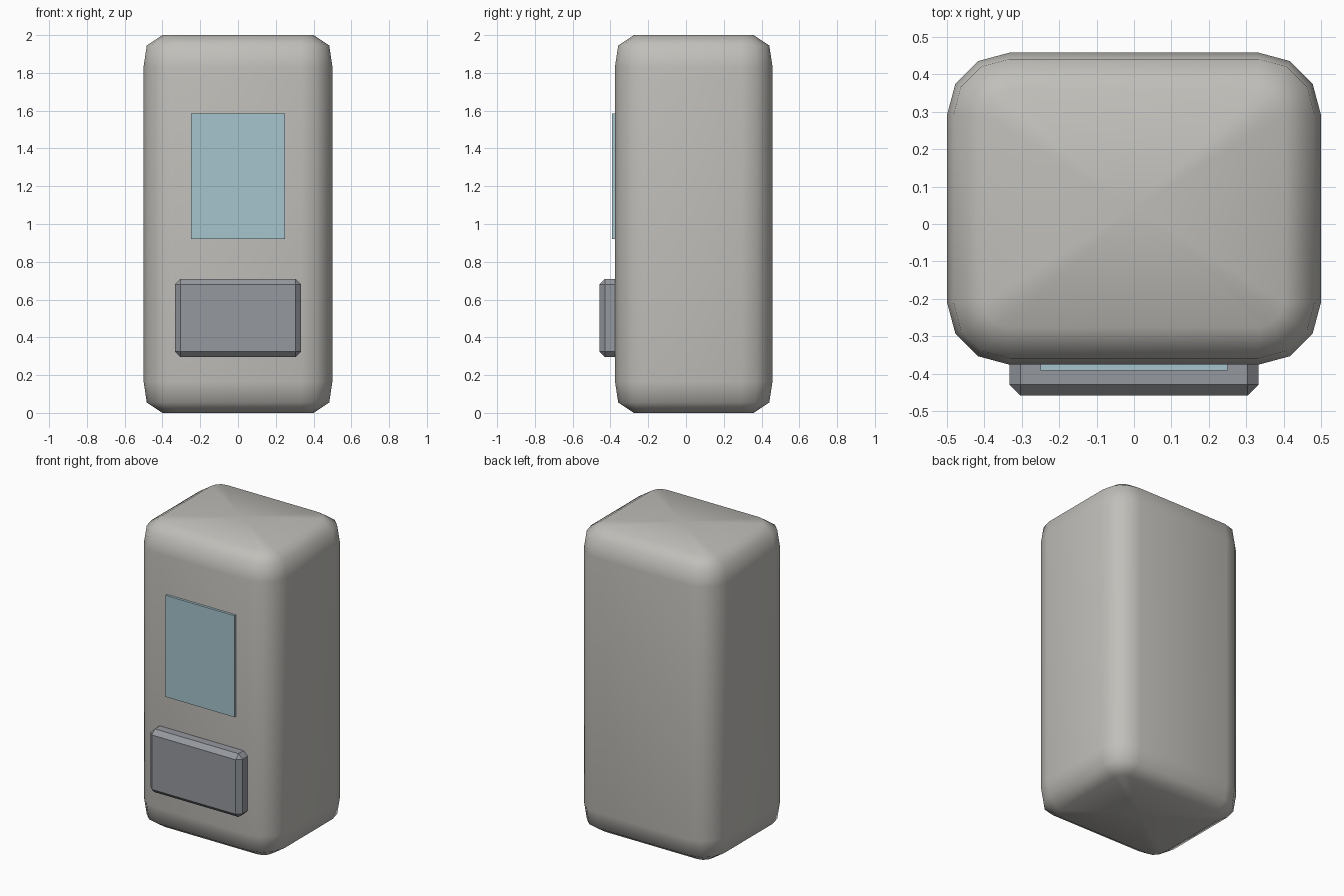
import bpy, bmesh, math

cube = bpy.data.objects.get("Cube")
if cube:
    bpy.data.objects.remove(cube, do_unlink=True)


def material(name, rgb):
    m = bpy.data.materials.new(name)
    m.use_nodes = True
    m.diffuse_color = (*rgb, 1)
    m.node_tree.nodes["Principled BSDF"].inputs["Base Color"].default_value = (*rgb, 1)
    return m


def add_object(name, bm, mat):
    bmesh.ops.recalc_face_normals(bm, faces=bm.faces)
    mesh = bpy.data.meshes.new(name)
    bm.to_mesh(mesh)
    bm.free()
    mesh.materials.append(mat)
    obj = bpy.data.objects.new(name, mesh)
    bpy.context.collection.objects.link(obj)
    return obj


def add_box(name, x, y, z, mat, bevel=0):
    """Box from (min, max) pairs, with optional chamfered edges."""
    bm = bmesh.new()
    bmesh.ops.create_cube(bm, size=1)
    for v in bm.verts:
        for i, (lo, hi) in enumerate((x, y, z)):
            v.co[i] = (lo + hi) / 2 + v.co[i] * (hi - lo)
    if bevel:
        bmesh.ops.bevel(bm, geom=bm.edges[:], offset=bevel, segments=1,
                        affect='EDGES')
    return add_object(name, bm, mat)


shell = material("warm grey", (0.53, 0.52, 0.49))
glass = material("pale blue", (0.38, 0.55, 0.61))
metal = material("slate grey", (0.30, 0.315, 0.345))

# Body: rounded rectangle rings stacked up, closed by a fan at each end
HALF_X, HALF_Y, CENTRE_Y, RADIUS, HEIGHT = 0.5, 0.417, 0.041, 0.167, 2
edge = [(0.0, 0.1), (0.055, 0.017), (0.167, 0.0)]      # height, inset
levels = edge + [(HEIGHT - h, inset) for h, inset in reversed(edge)]
bm = bmesh.new()
rings = []
for z, inset in levels:
    ring = []
    for corner, (sx, sy) in enumerate([(1, 1), (-1, 1), (-1, -1), (1, -1)]):
        for step in range(4):
            a = math.radians(90 * corner + 30 * step)
            r = RADIUS - inset
            ring.append(bm.verts.new((sx * (HALF_X - RADIUS) + r * math.cos(a),
                                      CENTRE_Y + sy * (HALF_Y - RADIUS) + r * math.sin(a), z)))
    rings.append(ring)
count = len(rings[0])
for low, high in zip(rings, rings[1:]):
    for i in range(count):
        j = (i + 1) % count
        bm.faces.new((low[i], low[j], high[j], high[i]))
for ring, z in ((rings[0], 0), (rings[-1], HEIGHT)):
    pole = bm.verts.new((0, CENTRE_Y, z))
    for i in range(count):
        bm.faces.new((ring[i], ring[(i + 1) % count], pole))
for f in bm.faces:
    f.smooth = True
add_object("body", bm, shell)

# Window panel and chamfered dispensing tray on the front
add_box("front_window", (-0.25, 0.25), (-0.392, -0.36), (0.92, 1.585), glass)
add_box("front_tray", (-0.333, 0.333), (-0.458, -0.29), (0.295, 0.71), metal, 0.029)
